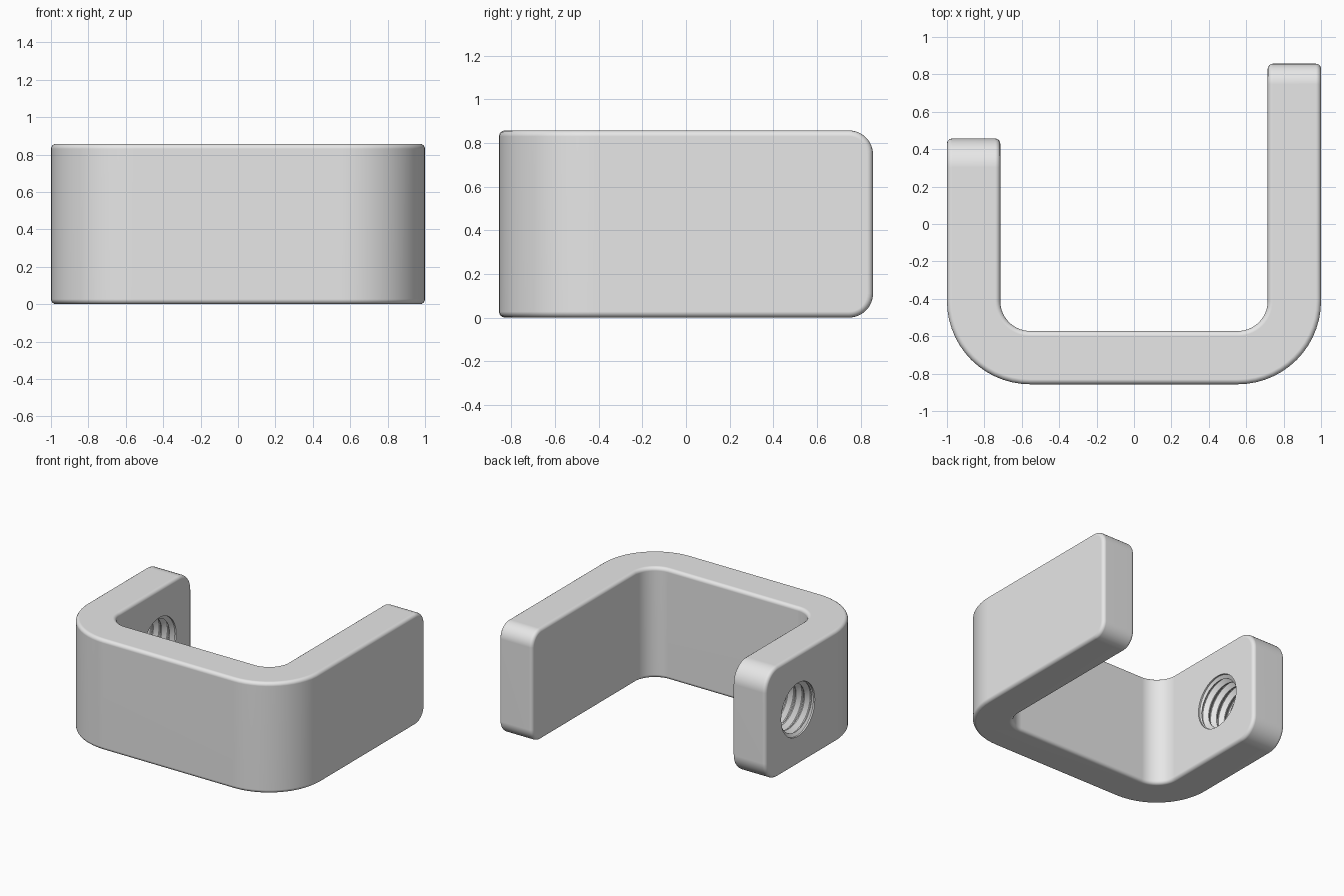
import bpy, bmesh, math

if "Cube" in bpy.data.objects:
    bpy.data.objects.remove(bpy.data.objects["Cube"])

H = 0.857                      # bracket height
T = 0.285                      # wall thickness
BACK_L, BACK_R, FRONT = 0.457, 0.857, -0.857

grey = bpy.data.materials.new("light_grey")
grey.diffuse_color = (0.8, 0.8, 0.8, 1)
grey.use_nodes = True
grey.node_tree.nodes["Principled BSDF"].inputs["Base Color"].default_value = grey.diffuse_color


def near(a, b):
    return abs(a - b) < 1e-4


def to_object(bm, name):
    bmesh.ops.recalc_face_normals(bm, faces=bm.faces[:])
    me = bpy.data.meshes.new(name)
    bm.to_mesh(me)
    bm.free()
    me.materials.append(grey)
    ob = bpy.data.objects.new(name, me)
    bpy.context.collection.objects.link(ob)
    return ob


def round_edges(bm, test, radius, segments):
    edges = [e for e in bm.edges if test(*[v.co for v in e.verts])]
    bmesh.ops.bevel(bm, geom=edges, offset=radius, offset_type='OFFSET',
                    segments=segments, profile=0.5, affect='EDGES')


# U-shaped body with one short and one long arm
bm = bmesh.new()
outline = [(-1, FRONT), (1, FRONT), (1, BACK_R), (1 - T, BACK_R),
           (1 - T, FRONT + T), (-1 + T, FRONT + T), (-1 + T, BACK_L), (-1, BACK_L)]
base = bm.faces.new([bm.verts.new((x, y, 0)) for x, y in outline])
top = bmesh.ops.extrude_face_region(bm, geom=[base])
bmesh.ops.translate(bm, vec=(0, 0, H),
                    verts=[v for v in top["geom"] if isinstance(v, bmesh.types.BMVert)])
bmesh.ops.recalc_face_normals(bm, faces=bm.faces[:])

# Bends, outer and inner, then rounded arm ends
for y, radius in ((FRONT, 0.445), (FRONT + T, 0.16)):
    round_edges(bm, lambda a, b: near(a.y, y) and near(b.y, y) and near(a.x, b.x), radius, 14)
for y, radius in ((BACK_L, 0.155), (BACK_R, 0.11)):
    round_edges(bm, lambda a, b: near(a.y, y) and near(b.y, y) and near(a.z, b.z), radius, 10)
body = to_object(bm, "bracket_body")

# Threaded hole cutter, its mesh lines follow the helix
N, PITCH = 36, T / 4
MINOR, MAJOR, LIP = 0.175, 0.205, 0.206
CX, CY, CZ = -1 + T / 2, 0.06, H / 2


def thread_radius(phase, x):
    wave = abs(2 * phase - 1)                       # triangle wave
    r = MINOR + (MAJOR - MINOR) * min(1, max(0, 1.3 * wave - 0.15))
    depth = T / 2 - abs(x)                          # distance in from the wall face
    return max(r, min(LIP, LIP - 1.5 * (depth - 0.012)))


bm = bmesh.new()
half = int(N * 2.25)
rings = []
for i in range(-half, half + 1):
    x = i * PITCH / N
    ring = []
    for j in range(N):
        a = 2 * math.pi * j / N
        r = thread_radius(((i - j) % N) / N, x)
        ring.append(bm.verts.new((CX + x, CY + r * math.cos(a), CZ + r * math.sin(a))))
    rings.append(ring)
for lo, hi in zip(rings, rings[1:]):
    for j in range(N):
        k = (j + 1) % N
        bm.faces.new((lo[j], lo[k], hi[k]))
        bm.faces.new((lo[j], hi[k], hi[j]))
bm.faces.new(rings[0])
bm.faces.new(rings[-1])
cutter = to_object(bm, "thread_cutter")
cutter.hide_render = True

# Soft edges all round, then cut the hole
bevel = body.modifiers.new("soft_edges", 'BEVEL')
bevel.width = 0.027
bevel.segments = 4
bevel.limit_method = 'ANGLE'
bevel.angle_limit = math.radians(40)
cut = body.modifiers.new("threaded_hole", 'BOOLEAN')
cut.operation = 'DIFFERENCE'
cut.solver = 'EXACT'
cut.object = cutter

bpy.context.view_layer.objects.active = body
body.select_set(True)
for m in ("soft_edges", "threaded_hole"):
    bpy.ops.object.modifier_apply(modifier=m)
bpy.data.objects.remove(cutter)

bpy.ops.object.shade_smooth_by_angle(angle=math.radians(32))
weighted = body.modifiers.new("flat_face_normals", 'WEIGHTED_NORMAL')
weighted.keep_sharp = True
